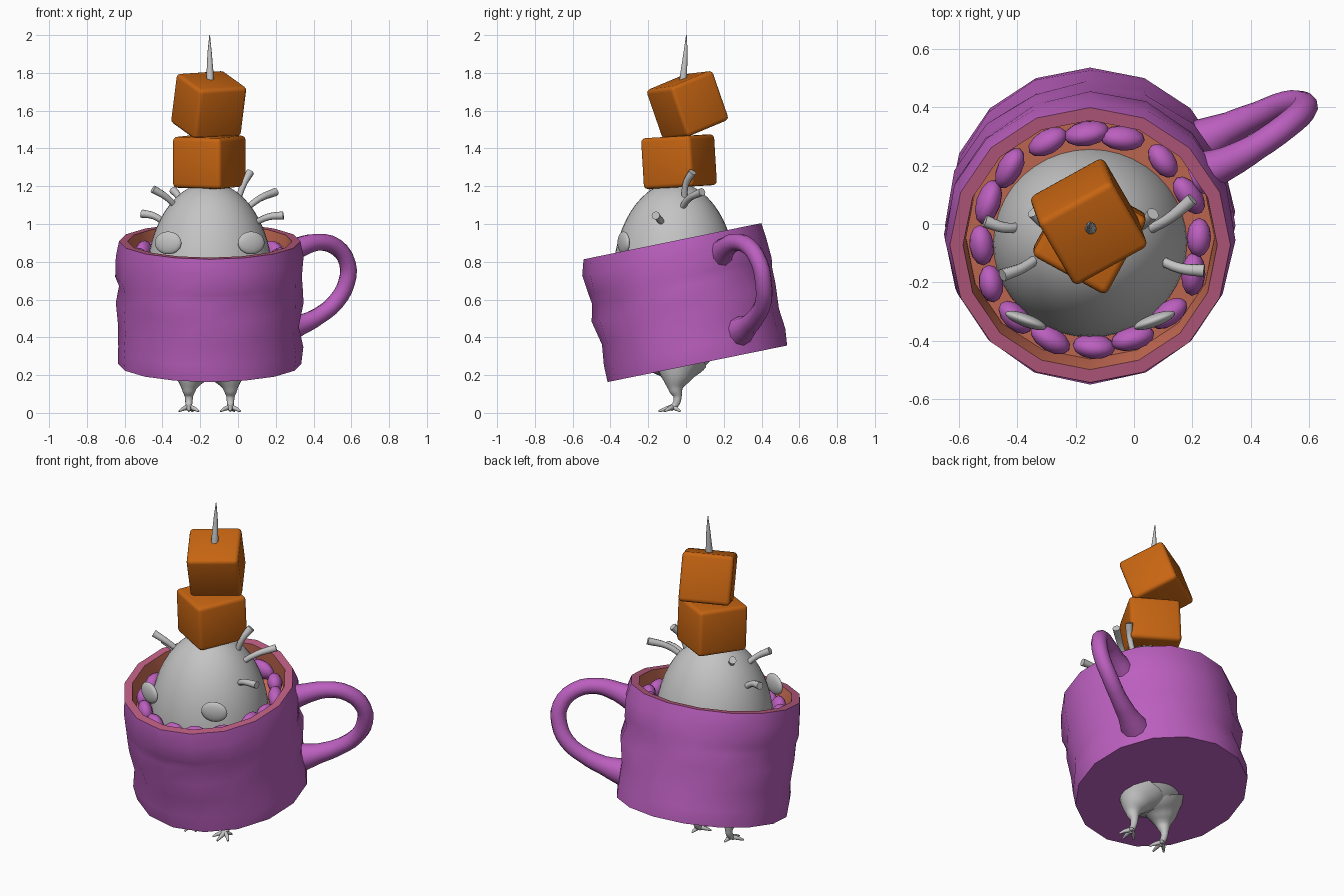
import bpy, bmesh, math, random
from mathutils import Matrix, Vector

if "Cube" in bpy.data.objects:
    bpy.data.objects.remove(bpy.data.objects["Cube"])

random.seed(4)


def material(name, rgb):
    m = bpy.data.materials.new(name)
    m.diffuse_color = (*rgb, 1)
    m.use_nodes = True
    m.node_tree.nodes["Principled BSDF"].inputs["Base Color"].default_value = m.diffuse_color
    return m


PURPLE = material("purple", (0.50, 0.115, 0.52))
PINK = material("rim pink", (0.50, 0.11, 0.22))
SALMON = material("salmon", (0.62, 0.16, 0.095))
ORANGE = material("orange", (0.57, 0.13, 0.006))
GREY = material("grey", (0.55, 0.55, 0.55))
CX = -0.15  # centre line of mug and creature
MUG = Matrix.Translation((CX, 0.06, 0.26)) @ Matrix.Rotation(math.radians(11.5), 4, 'X')


def smooth(obj, angle=40):
    bpy.ops.object.select_all(action='DESELECT')
    obj.select_set(True)
    bpy.context.view_layer.objects.active = obj
    bpy.ops.object.shade_smooth_by_angle(angle=math.radians(angle))


def from_bmesh(bm, name, mats, angle=40):
    bmesh.ops.recalc_face_normals(bm, faces=bm.faces)
    me = bpy.data.meshes.new(name)
    bm.to_mesh(me)
    bm.free()
    obj = bpy.data.objects.new(name, me)
    bpy.context.collection.objects.link(obj)
    for m in mats:
        me.materials.append(m)
    smooth(obj, angle)
    return obj


def ellipsoid(name, matrix, radii, mat, seg=24, rings=14):
    bm = bmesh.new()
    bmesh.ops.create_uvsphere(bm, u_segments=seg, v_segments=rings, radius=1)
    bm.transform(matrix @ Matrix.Diagonal((*radii, 1)))
    return from_bmesh(bm, name, [mat], 80)


def tube(name, points, mat, res=3, steps=5):
    """Smooth tube through (x, y, z, radius) points."""
    cu = bpy.data.curves.new(name, 'CURVE')
    cu.dimensions = '3D'
    cu.bevel_depth = 1
    cu.bevel_resolution = res
    cu.resolution_u = steps
    cu.use_fill_caps = True
    sp = cu.splines.new('BEZIER')
    sp.bezier_points.add(len(points) - 1)
    for bp, (x, y, z, r) in zip(sp.bezier_points, points):
        bp.co = (x, y, z)
        bp.radius = r
        bp.handle_left_type = bp.handle_right_type = 'AUTO'
    obj = bpy.data.objects.new(name, cu)
    bpy.context.collection.objects.link(obj)
    cu.materials.append(mat)
    bpy.ops.object.select_all(action='DESELECT')
    obj.select_set(True)
    bpy.context.view_layer.objects.active = obj
    bpy.ops.object.convert(target='MESH')
    smooth(bpy.context.object, 60)


# Mug: slightly lumpy 16-sided lathe, outside then rim then inside
outer = [(0.485, 0), (0.49, 0.09), (0.478, 0.2), (0.497, 0.33), (0.486, 0.42),
         (0.494, 0.47), (0.497, 0.58), (0.48, 0.662)]
inner = [(0.435, 0.662), (0.425, 0.55), (0.425, 0.04)]
bm = bmesh.new()
rings = []
for j, (r, h) in enumerate(outer + inner):
    ring = []
    for i in range(16):
        a = math.tau * i / 16
        lump = 0.007 * math.sin(3 * a + 2.1 * j) if 0 < j < 7 else 0
        ring.append(bm.verts.new(((r + lump) * math.cos(a), (r + lump) * math.sin(a), h)))
    rings.append(ring)
for j in range(len(rings) - 1):
    for i in range(16):
        k = (i + 1) % 16
        f = bm.faces.new((rings[j][i], rings[j][k], rings[j + 1][k], rings[j + 1][i]))
        f.material_index = 0 if j < 7 else (1 if j == 7 else 2)
bm.faces.new(rings[0][::-1])
bm.faces.new(rings[-1]).material_index = 2
bm.transform(MUG)
from_bmesh(bm, "mug", [PURPLE, PINK, SALMON])

# Drink surface
bm = bmesh.new()
bmesh.ops.create_circle(bm, cap_ends=True, segments=16, radius=0.426)
bm.transform(MUG @ Matrix.Translation((0, 0, 0.53)))
from_bmesh(bm, "drink", [SALMON])

# Handle
tube("handle", [(0.22, 0.17, 0.83, 0.075), (0.32, 0.21, 0.875, 0.056),
                (0.42, 0.265, 0.903, 0.046), (0.52, 0.335, 0.878, 0.045),
                (0.58, 0.39, 0.79, 0.045), (0.575, 0.41, 0.69, 0.045),
                (0.52, 0.41, 0.59, 0.045), (0.43, 0.375, 0.515, 0.046),
                (0.33, 0.33, 0.465, 0.055), (0.23, 0.28, 0.43, 0.08)], PURPLE, 3, 3)

# Ring of soft pieces floating around the creature
N = 16
for i in range(N):
    a = math.tau * (i + 0.25 * random.random()) / N
    m = (MUG @ Matrix.Rotation(a, 4, 'Z') @ Matrix.Translation((0.372, 0, 0.575))
         @ Matrix.Rotation(random.uniform(-0.3, 0.3), 4, 'X')
         @ Matrix.Rotation(random.uniform(-0.3, 0.3), 4, 'Z'))
    ellipsoid("floating_piece", m,
              (0.042, random.uniform(0.064, 0.082), random.uniform(0.05, 0.065)), PURPLE, 12, 8)

# Creature body
ellipsoid("body", Matrix.Translation((CX, -0.06, 0.70)), (0.335, 0.328, 0.52), GREY, 40, 28)

for s in (-1, 1):
    # Flat eyes
    ellipsoid("eye", Matrix.Translation((CX + s * 0.22, -0.33, 0.90))
              @ Matrix.Rotation(s * 0.35, 4, 'Z'), (0.075, 0.022, 0.06), GREY)
    # Tapered leg and clawed foot
    x = CX + s * 0.11
    tube("leg", [(x - s * 0.04, -0.04, 0.27, 0.15), (x - s * 0.01, -0.052, 0.19, 0.085),
                 (x, -0.055, 0.13, 0.04), (x, -0.045, 0.085, 0.022),
                 (x, -0.055, 0.045, 0.018), (x, -0.085, 0.022, 0.016)], GREY, 4, 6)
    for dx, dy in ((-0.052, -0.115), (0, -0.145), (0.052, -0.115), (0.02, -0.03)):
        tube("toe", [(x, -0.07, 0.032, 0.015), (x + dx * 0.6, (dy - 0.07) / 2, 0.021, 0.011),
                     (x + dx, dy, 0.008, 0.005)], GREY, 2, 3)

# Curved feelers: root to tip
feelers = [((0.03, -0.03, 1.07), (0.20, 0.085, 1.17)),
           ((0.08, -0.12, 1.00), (0.24, -0.16, 1.045)),
           ((0.00, -0.01, 1.13), (0.065, 0.035, 1.275)),
           ((-0.31, -0.10, 1.07), (-0.45, -0.175, 1.185)),
           ((-0.38, -0.01, 1.00), (-0.51, 0.01, 1.055)),
           ((-0.29, 0.00, 1.09), (-0.345, 0.04, 1.18))]
for p, q in feelers:
    p, q = Vector(p), Vector(q)
    mid = (p + q) / 2 + Vector((0, -0.012, 0.015))
    tube("feeler", [(*p, 0.016), (*mid, 0.018), (*q, 0.022)], GREY, 2, 4)


# Two stacked rounded cubes
def cube(name, centre, u, n, size):
    n = Vector(n).normalized()
    u = Vector(u)
    u = (u - n * u.dot(n)).normalized()
    v = n.cross(u)
    rot = Matrix((u, v, n)).transposed().to_4x4()
    bm = bmesh.new()
    bmesh.ops.create_cube(bm, size=1)
    bm.transform(Matrix.Diagonal((*size, 1)))
    bmesh.ops.bevel(bm, geom=bm.edges[:], offset=0.022, segments=3, profile=0.5, affect='EDGES')
    bm.transform(Matrix.Translation(centre) @ rot)
    from_bmesh(bm, name, [ORANGE], 35)


cube("lower_cube", (-0.152, -0.037, 1.33), (0.48, 0.875, 0.04), (0, -0.06, 1), (0.30, 0.29, 0.27))
cube("upper_cube", (-0.155, 0.008, 1.63), (0.473, -0.814, -0.341), (0.117, -0.326, 0.941),
     (0.275, 0.29, 0.28))

# Pointed horn rising through the top cube
tube("horn", [(-0.148, -0.02, 1.70, 0.022), (-0.148, -0.013, 1.79, 0.019),
              (-0.15, -0.003, 1.90, 0.012), (-0.15, 0.002, 2.0, 0.002)], GREY, 3, 4)
